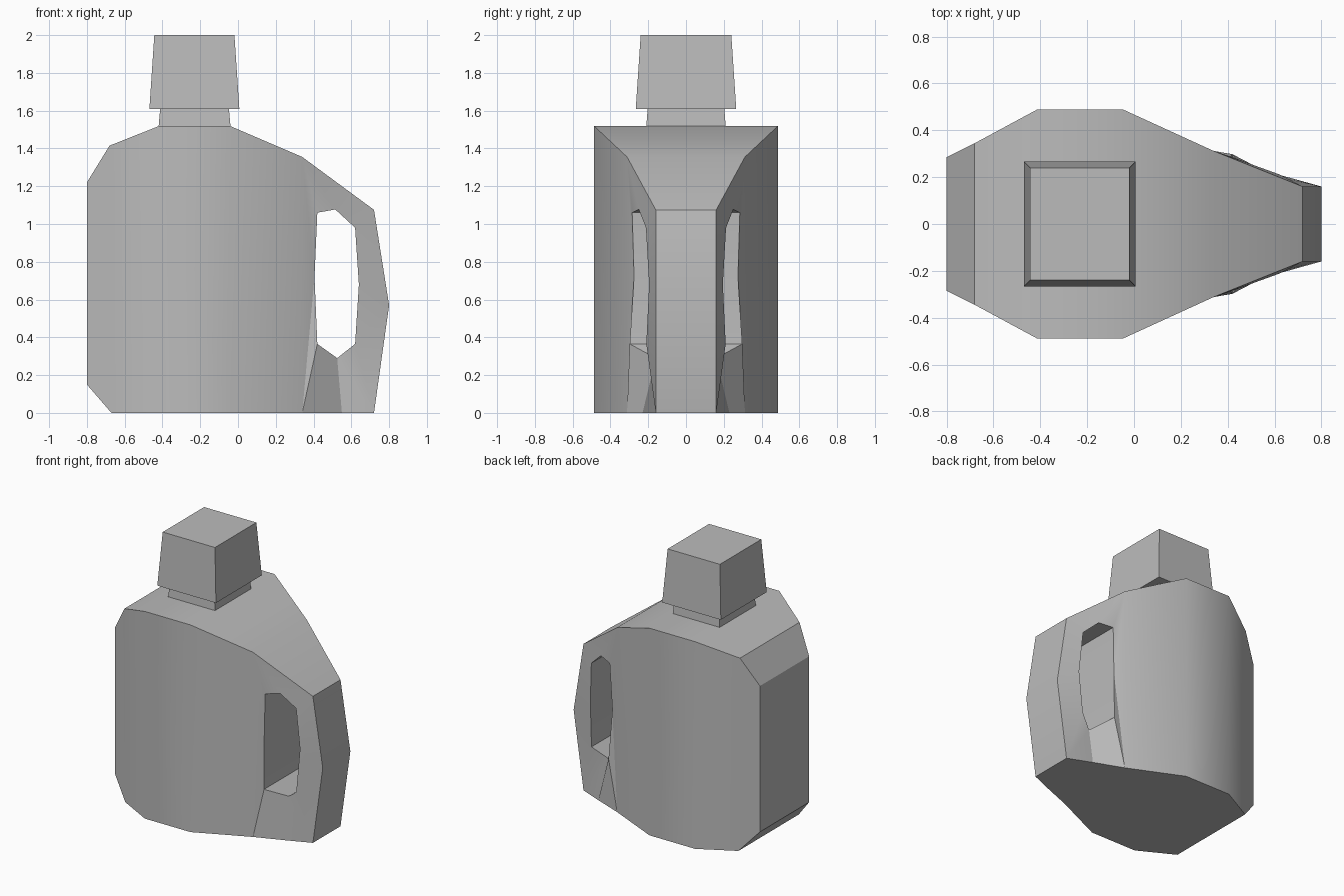
import bpy, bmesh, math

cube = bpy.data.objects.get("Cube")
if cube:
    bpy.data.objects.remove(cube, do_unlink=True)

# Single plain plastic colour
grey = bpy.data.materials.new("grey_plastic")
grey.use_nodes = True
colour = (0.5, 0.5, 0.5, 1)
grey.diffuse_color = colour
grey.node_tree.nodes["Principled BSDF"].inputs["Base Color"].default_value = colour


def make_object(name, bm):
    bmesh.ops.recalc_face_normals(bm, faces=bm.faces)
    mesh = bpy.data.meshes.new(name)
    bm.to_mesh(mesh)
    bm.free()
    mesh.materials.append(grey)
    obj = bpy.data.objects.new(name, mesh)
    bpy.context.collection.objects.link(obj)
    return obj


# Bottle outline and handle hole: x, height, half depth
points = {
    "a": (-0.80, 1.22, 0.285), "b": (-0.68, 1.415, 0.345),
    "c": (-0.415, 1.52, 0.488), "d": (-0.045, 1.52, 0.488),
    "e": (0.34, 1.355, 0.312), "f": (0.72, 1.075, 0.16),
    "g": (0.80, 0.57, 0.16), "h": (0.72, 0, 0.16),
    "n": (0.55, 0, 0.23), "i": (0.34, 0, 0.312),
    "j": (-0.045, 0, 0.488), "k": (-0.415, 0, 0.488),
    "l": (-0.67, 0, 0.35), "m": (-0.80, 0.15, 0.285),
    "p": (0.42, 1.06, 0.285), "q": (0.515, 1.077, 0.25),
    "r": (0.62, 0.98, 0.212), "s": (0.64, 0.68, 0.195),
    "t": (0.62, 0.365, 0.21), "u": (0.525, 0.29, 0.16),
    "v": (0.42, 0.365, 0.298), "w": (0.405, 0.72, 0.275),
}
outline, hole = "abcdefghnijklm", "pqrstuvw"
side_faces = "ablm bckl cdjk deij epw ewi wvi efqp frq fgsr ghts hnut nivu".split()

# Both bottle sides, joined by the outer rim and the walls of the handle hole
bm = bmesh.new()
front = {key: bm.verts.new((x, -y, z)) for key, (x, z, y) in points.items()}
back = {key: bm.verts.new((x, y, z)) for key, (x, z, y) in points.items()}
for side in (front, back):
    for face in side_faces:
        bm.faces.new([side[key] for key in face])
for loop in (outline, hole):
    # The flat base is closed with one face instead of strips
    for start, end in zip(loop, loop[1:] + loop[0]):
        if points[start][1] or points[end][1]:
            bm.faces.new((front[start], front[end], back[end], back[start]))
base = "hnijkl"
bm.faces.new([front[key] for key in base] + [back[key] for key in reversed(base)])
bottle = make_object("bottle_body", bm)
bpy.ops.object.select_all(action="DESELECT")
bottle.select_set(True)
bpy.context.view_layer.objects.active = bottle
bpy.ops.object.shade_smooth_by_angle(angle=math.radians(30))


# Tapered square blocks for the neck and cap
def tapered_block(name, centre_x, bottom, top, z0, z1):
    bm = bmesh.new()
    bmesh.ops.create_cube(bm, size=2)
    for v in bm.verts:
        half_x, half_y = top if v.co.z > 0 else bottom
        v.co = (centre_x + v.co.x * half_x, v.co.y * half_y, z1 if v.co.z > 0 else z0)
    return make_object(name, bm)


tapered_block("neck", -0.23, (0.19, 0.21), (0.182, 0.203), 1.52, 1.61)
tapered_block("cap", -0.231, (0.238, 0.266), (0.212, 0.24), 1.61, 2.0)
